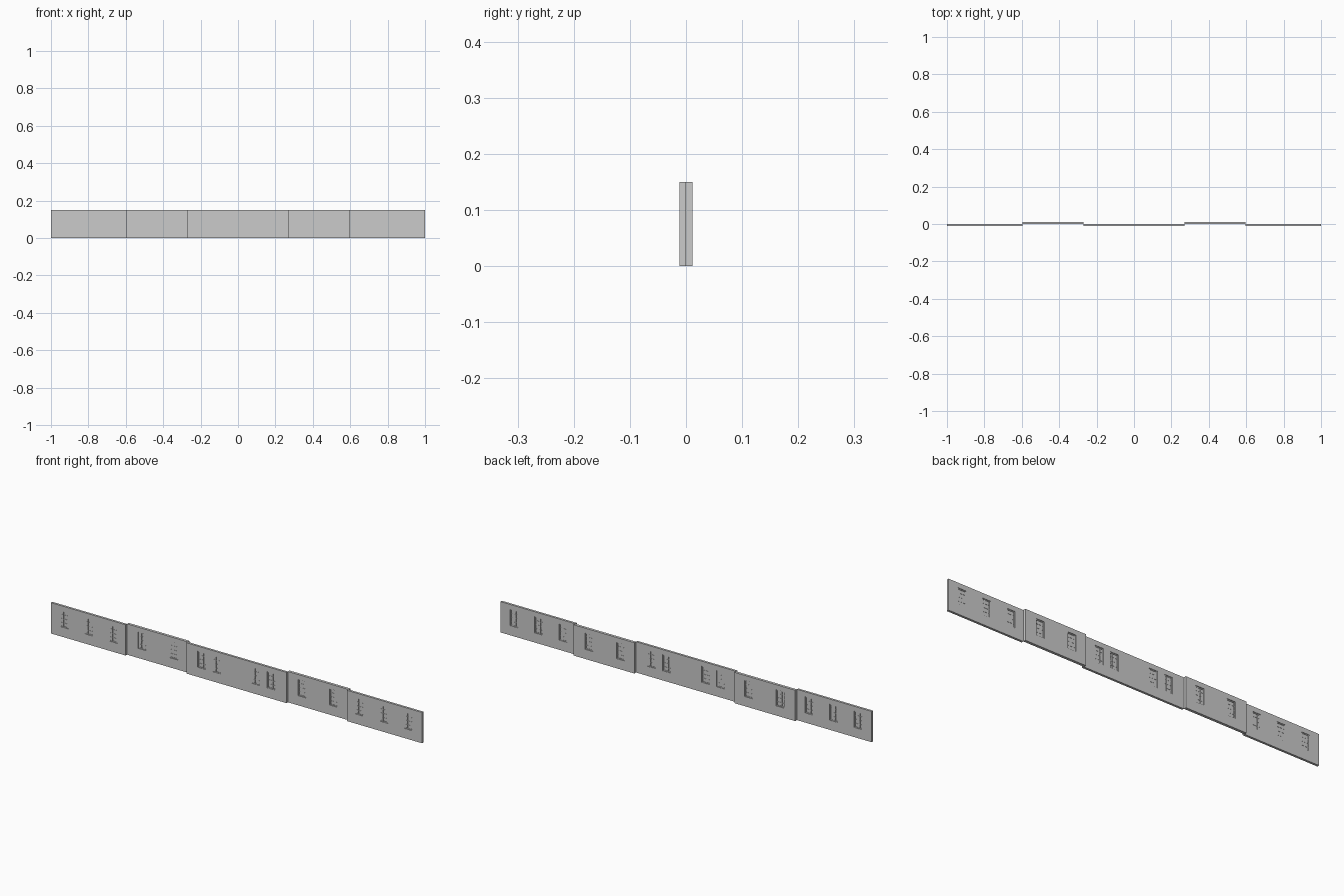
import bpy, bmesh
from mathutils import Matrix

if "Cube" in bpy.data.objects:
    bpy.data.objects.remove(bpy.data.objects["Cube"])

Z0, Z1, HEIGHT = 0.047, 0.126, 0.15   # window sill, window head, wall height
W = 0.044                             # window width
FRONT = (-0.012, -0.001)              # depth of the projecting bays
BACK = (-0.001, 0.012)                # depth of the recessed bays


def finish(bm, name):
    mesh = bpy.data.meshes.new(name)
    bmesh.ops.recalc_face_normals(bm, faces=bm.faces)
    bm.to_mesh(mesh)
    bm.free()
    obj = bpy.data.objects.new(name, mesh)
    bpy.context.collection.objects.link(obj)
    return obj


def add_box(bm, x0, x1, y0, y1, z0, z1):
    m = Matrix.Translation(((x0 + x1) / 2, (y0 + y1) / 2, (z0 + z1) / 2))
    m = m @ Matrix.Diagonal((x1 - x0, y1 - y0, z1 - z0, 1))
    bmesh.ops.create_cube(bm, size=1, matrix=m)


def wall(name, x0, x1, depth, centres):
    """Wall panel with rectangular window openings."""
    bm = bmesh.new()
    xs = sorted([x0, x1] + [c + s * W / 2 for c in centres for s in (-1, 1)])
    zs = [0, Z0, Z1, HEIGHT]
    grid = [[bm.verts.new((x, depth[0], z)) for z in zs] for x in xs]
    for i in range(len(xs) - 1):
        for j in range(3):
            if i % 2 == 1 and j == 1:
                continue
            bm.faces.new((grid[i][j], grid[i + 1][j],
                          grid[i + 1][j + 1], grid[i][j + 1]))
    ext = bmesh.ops.extrude_face_region(bm, geom=bm.faces[:], use_keep_orig=True)
    moved = [g for g in ext["geom"] if isinstance(g, bmesh.types.BMVert)]
    bmesh.ops.translate(bm, verts=moved, vec=(0, depth[1] - depth[0], 0))
    finish(bm, name)


def windows(name, depth, centres):
    """Glass, frame and glazing bars set in the middle of the wall."""
    y = (depth[0] + depth[1]) / 2
    glass, bars = bmesh.new(), bmesh.new()
    f, b = 0.004, 0.001
    for c in centres:
        l, r = c - W / 2, c + W / 2
        add_box(glass, l, r, y - 0.001, y + 0.001, Z0, Z1)
        for a in (l, r - f):
            add_box(bars, a, a + f, y - 0.003, y + 0.003, Z0, Z1)
        for a in (Z0, Z1 - f):
            add_box(bars, l + f, r - f, y - 0.003, y + 0.003, a, a + f)
        for k in (1, 2):
            x = l + W * k / 3
            add_box(bars, x - b, x + b, y - 0.002, y + 0.002, Z0 + f, Z1 - f)
        for k in (1, 2, 3):
            z = Z0 + (Z1 - Z0) * k / 4
            add_box(bars, l + f, r - f, y - 0.002, y + 0.002, z - b, z + b)
    finish(glass, name + "_glass")
    finish(bars, name + "_frames")


def bay(name, x0, x1, depth, centres):
    wall(name + "_wall", x0, x1, depth, centres)
    windows(name + "_window", depth, centres)


# Central bay, then the recessed and end bays mirrored on both sides
bay("centre", -0.27, 0.27, FRONT, [-0.187, -0.105, 0.105, 0.187])
for side, s in (("left", -1), ("right", 1)):
    for part, a, b, depth, cs in (
            ("recessed", 0.27, 0.597, BACK, (0.345, 0.515)),
            ("end", 0.597, 1.0, FRONT, (0.663, 0.795, 0.927))):
        x0, x1 = sorted((s * a, s * b))
        bay(f"{side}_{part}", x0, x1, depth, [s * c for c in cs])
